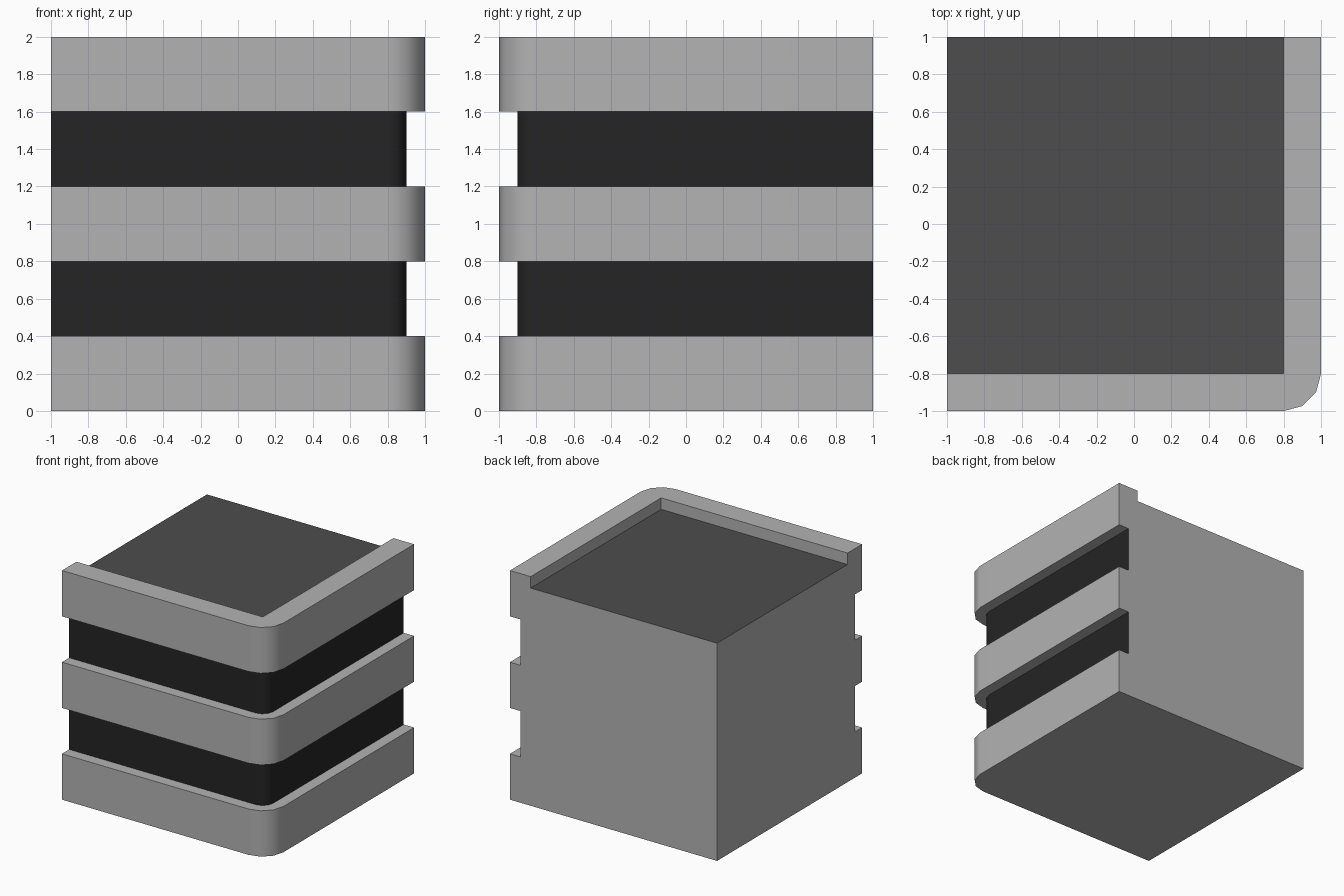
import bpy, bmesh, math

if "Cube" in bpy.data.objects:
    bpy.data.objects.remove(bpy.data.objects["Cube"])


def material(name, v):
    m = bpy.data.materials.new(name)
    m.diffuse_color = (*v, 1)
    m.use_nodes = True
    m.node_tree.nodes["Principled BSDF"].inputs["Base Color"].default_value = m.diffuse_color
    return m


GREY = material("light grey concrete", (0.45, 0.45, 0.45))
GLASS = material("black window band", (0.018, 0.018, 0.018))
ROOF = material("dark grey roof", (0.074, 0.074, 0.074))


def facade(inset):
    """Line along front, rounded corner and right side, seen from above."""
    r = 0.2 - inset
    pts = [(-1, -1 + inset)]
    for i in range(4):
        a = math.radians(-90 + 30 * i)
        pts.append((0.8 + r * math.cos(a), -0.8 + r * math.sin(a)))
    return pts + [(1 - inset, 1)]


def wall(bm, pts, z0, z1, mat=0):
    for a, b in zip(pts, pts[1:]):
        f = bm.faces.new([bm.verts.new(p) for p in
                          ((*a, z0), (*b, z0), (*b, z1), (*a, z1))])
        f.material_index = mat


def ledge(bm, outer, inner, z, up):
    for k in range(len(outer) - 1):
        q = [outer[k], outer[k + 1], inner[k + 1], inner[k]]
        bm.faces.new([bm.verts.new((*p, z)) for p in (q if up else q[::-1])])


def cap(bm, pts, z, up=True):
    bm.faces.new([bm.verts.new((*p, z)) for p in (pts if up else pts[::-1])])


def finish(name, bm, mats):
    bmesh.ops.remove_doubles(bm, verts=bm.verts[:], dist=1e-4)
    me = bpy.data.meshes.new(name)
    bm.to_mesh(me)
    bm.free()
    for m in mats:
        me.materials.append(m)
    ob = bpy.data.objects.new(name, me)
    bpy.context.collection.objects.link(ob)
    bpy.ops.object.select_all(action='DESELECT')
    ob.select_set(True)
    bpy.context.view_layer.objects.active = ob
    bpy.ops.object.shade_smooth_by_angle(angle=math.radians(40))
    w = ob.modifiers.new("even normals", 'WEIGHTED_NORMAL')
    w.keep_sharp = True


OUT, IN, RIM = facade(0), facade(0.1), facade(0.2)
BACK = (-1, 1)


def plain_sides(pts):
    return [pts[-1], BACK, pts[0]]


# Concrete storeys with the ledges above and below the window bands
for i, z in enumerate((0, 0.8, 1.6)):
    bm = bmesh.new()
    wall(bm, OUT, z, z + 0.4)
    wall(bm, plain_sides(OUT), z, 1.9 if i == 2 else z + 0.4)
    if i == 0:
        cap(bm, OUT + [BACK], 0, up=False)
    else:
        ledge(bm, OUT, IN, z, up=False)
    if i < 2:
        ledge(bm, OUT, IN, z + 0.4, up=True)
    else:
        # Parapet rim, its inner wall and its two cut ends
        ledge(bm, OUT, RIM, 2, up=True)
        wall(bm, [RIM[-1], RIM[1], RIM[0]], 1.9, 2)
        wall(bm, [RIM[0], OUT[0]], 1.9, 2)
        wall(bm, [OUT[-1], RIM[-1]], 1.9, 2)
    finish(("lower_wall", "middle_wall", "upper_wall")[i], bm, [GREY])

# Recessed window bands, plain grey on the back and left
for name, z in (("lower_window_band", 0.4), ("upper_window_band", 1.2)):
    bm = bmesh.new()
    wall(bm, IN, z, z + 0.4)
    wall(bm, plain_sides(IN), z, z + 0.4, mat=1)
    finish(name, bm, [GLASS, GREY])

# Sunken roof
bm = bmesh.new()
cap(bm, [RIM[0], RIM[1], RIM[-1], BACK], 1.9)
finish("roof", bm, [ROOF])
